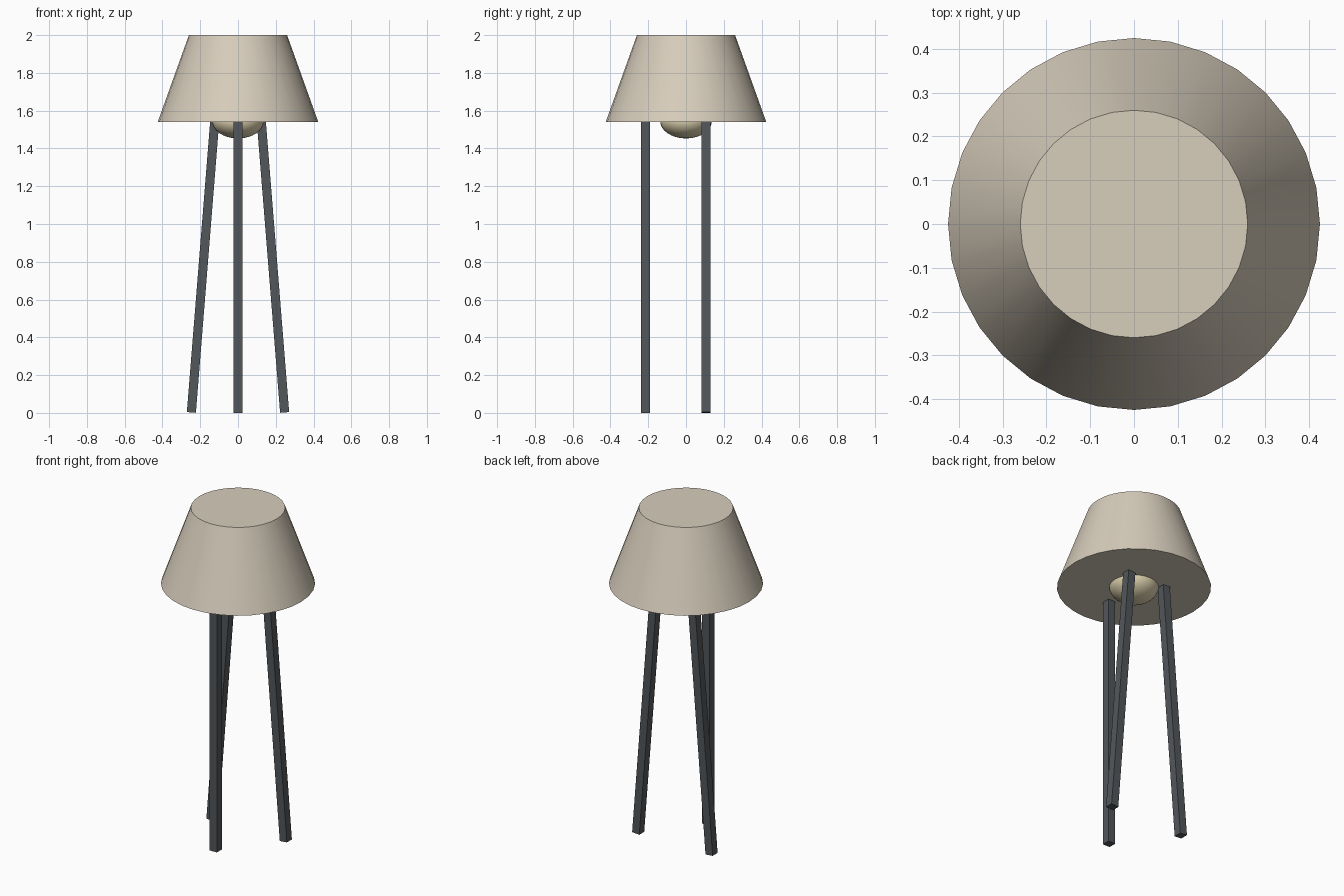
import bpy, math

if "Cube" in bpy.data.objects:
    bpy.data.objects.remove(bpy.data.objects["Cube"])

def material(name, rgb):
    m = bpy.data.materials.new(name)
    m.diffuse_color = (*rgb, 1.0)
    m.use_nodes = True
    m.node_tree.nodes["Principled BSDF"].inputs["Base Color"].default_value = m.diffuse_color
    return m

fabric = material("beige fabric", (0.68, 0.61, 0.50))
glass = material("warm glass", (0.72, 0.64, 0.42))
metal = material("dark grey metal", (0.085, 0.095, 0.105))

def finish(name, mat, smooth=False):
    ob = bpy.context.object
    ob.name = name
    ob.data.materials.append(mat)
    if smooth:
        bpy.ops.object.shade_smooth_by_angle(angle=math.radians(35))
    return ob

SHADE_Z = 1.54   # underside of the shade
LEG_RING = 0.214  # radius of the circle through the leg centres

# Tapered closed shade
bpy.ops.mesh.primitive_cone_add(vertices=32, radius1=0.425, radius2=0.26,
                                depth=2 - SHADE_Z, location=(0, 0, (2 + SHADE_Z) / 2))
finish("shade", fabric, True)

# Flattened bulb peeking out below the shade
bpy.ops.mesh.primitive_uv_sphere_add(segments=32, ring_count=16, radius=1,
                                     location=(0, 0, SHADE_Z + 0.005))
bpy.context.object.scale = (0.137, 0.137, 0.092)
bpy.ops.object.transform_apply(location=False, rotation=False, scale=True)
finish("bulb", glass, True)

# Three square legs: upright in front, two leaning inwards behind
for name, angle, lean in (("front_leg", -90, 0), ("back_right_leg", 30, -0.08),
                          ("back_left_leg", 150, 0.08)):
    a = math.radians(angle)
    bpy.ops.mesh.primitive_cube_add(size=1, rotation=(0, lean, 0),
                                    location=(LEG_RING * math.cos(a), LEG_RING * math.sin(a),
                                              SHADE_Z / 2))
    bpy.context.object.scale = (0.048, 0.048, SHADE_Z)
    finish(name, metal)
